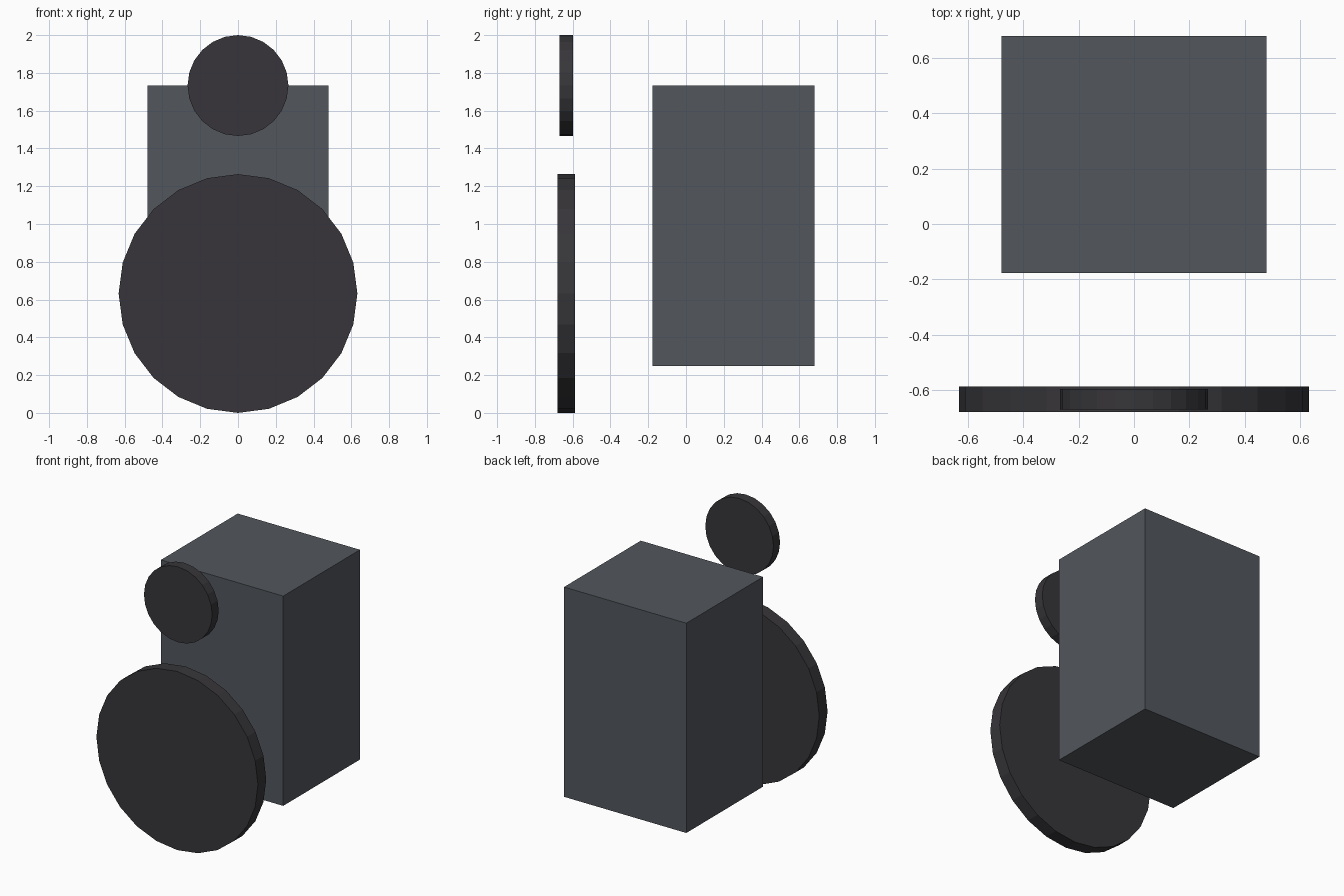
import bpy
import math

if "Cube" in bpy.data.objects:
    bpy.data.objects.remove(bpy.data.objects["Cube"])


def material(name, rgb):
    mat = bpy.data.materials.new(name)
    mat.diffuse_color = (*rgb, 1.0)
    mat.use_nodes = True
    mat.node_tree.nodes["Principled BSDF"].inputs["Base Color"].default_value = mat.diffuse_color
    return mat


body_grey = material("slate_grey", (0.085, 0.095, 0.11))
disc_grey = material("charcoal", (0.038, 0.036, 0.041))


def disc(name, radius, y_front, y_back, z):
    # Flat-sided disc facing the front
    bpy.ops.mesh.primitive_cylinder_add(
        vertices=24, radius=radius, depth=y_back - y_front,
        location=(0, (y_front + y_back) / 2, z),
        rotation=(math.pi / 2, 0, 0))
    ob = bpy.context.object
    ob.name = name
    ob.data.materials.append(disc_grey)


# Main cabinet
bpy.ops.mesh.primitive_cube_add(size=1, location=(0, 0.251, 0.991))
cabinet = bpy.context.object
cabinet.name = "cabinet"
cabinet.scale = (0.957, 0.858, 1.484)
bpy.ops.object.transform_apply(location=False, rotation=False, scale=True)
cabinet.data.materials.append(body_grey)

# Discs floating in front of the cabinet
disc("large_disc", 0.632, -0.68, -0.587, 0.632)
disc("small_disc", 0.267, -0.67, -0.597, 1.733)
